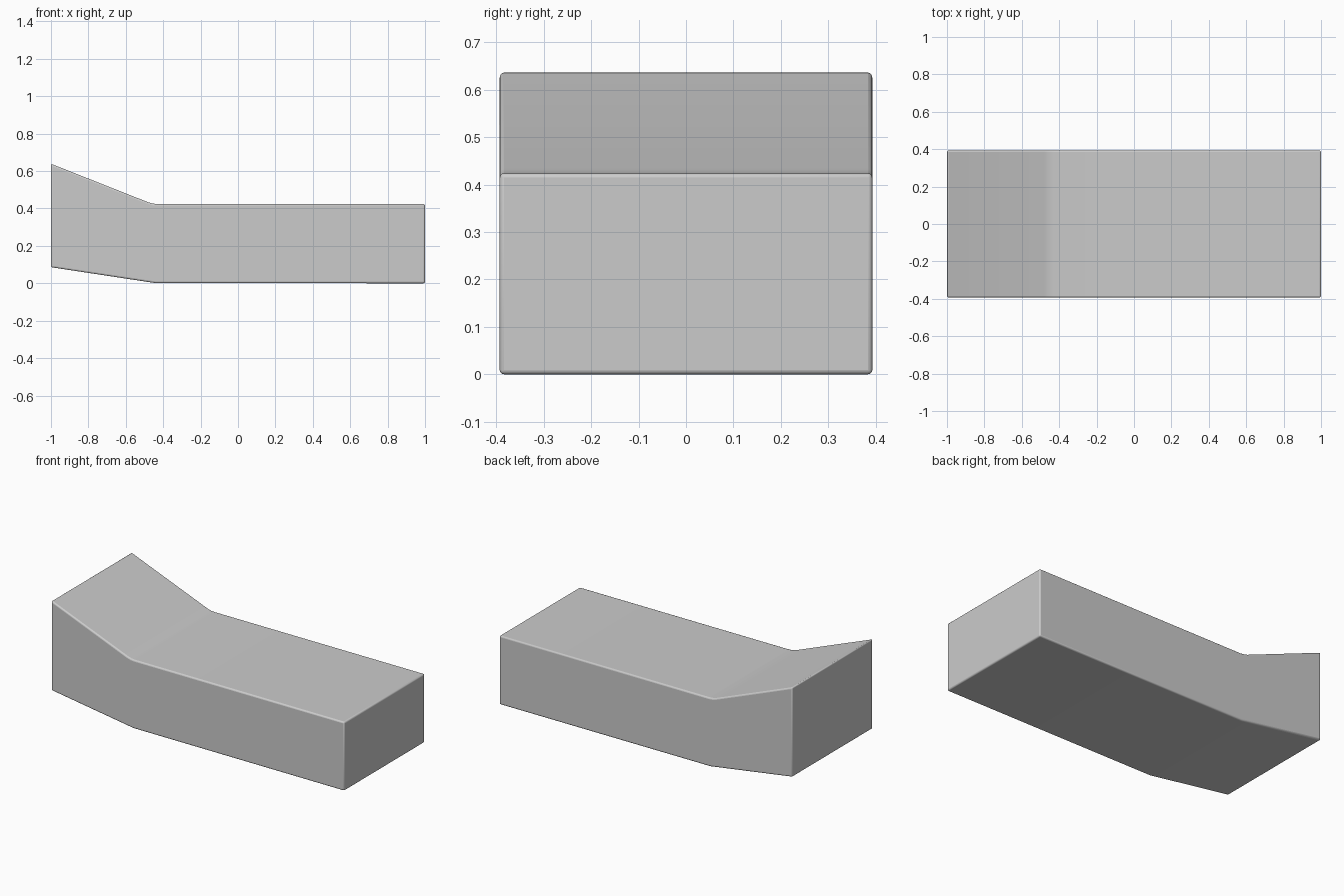
import bpy, bmesh

if "Cube" in bpy.data.objects:
    bpy.data.objects.remove(bpy.data.objects["Cube"])

HALF_W = 0.393

# Side profile (x, z): flat seat with a raised headrest wedge on the left
profile = [(-1.0, 0.086), (-0.48, 0.007), (-0.44, 0.001), (1.0, 0.0),
           (1.0, 0.424), (-0.43, 0.424), (-0.455, 0.426), (-0.48, 0.433),
           (-1.0, 0.639)]

# Extrude the profile across the width
bm = bmesh.new()
face = bm.faces.new([bm.verts.new((x, -HALF_W, z)) for x, z in profile])
geom = bmesh.ops.extrude_face_region(bm, geom=[face])["geom"]
bmesh.ops.translate(bm, vec=(0, 2 * HALF_W, 0),
                    verts=[g for g in geom if isinstance(g, bmesh.types.BMVert)])
bmesh.ops.recalc_face_normals(bm, faces=bm.faces)
mesh = bpy.data.meshes.new("lounge_cushion")
bm.to_mesh(mesh)
bm.free()
cushion = bpy.data.objects.new("lounge_cushion", mesh)
bpy.context.collection.objects.link(cushion)

# Softly rounded outer edges; the gentle bend stays as modelled
bevel = cushion.modifiers.new("rounded_edges", 'BEVEL')
bevel.width = 0.009
bevel.segments = 3
bevel.limit_method = 'ANGLE'
bevel.angle_limit = 0.6

bpy.context.view_layer.objects.active = cushion
cushion.select_set(True)
bpy.ops.object.shade_smooth_by_angle(angle=0.6)
